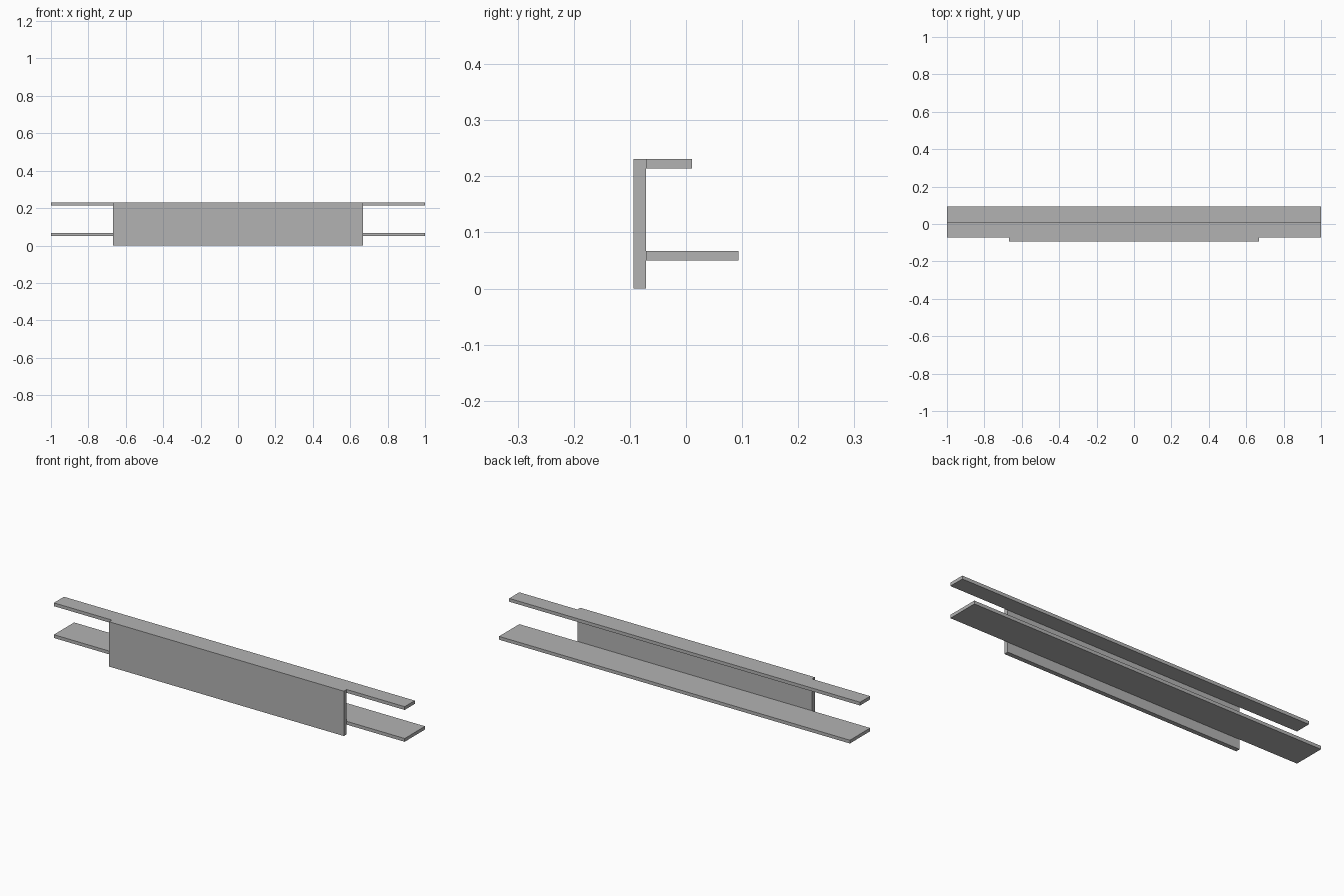
import bpy

cube = bpy.data.objects.get("Cube")
if cube:
    bpy.data.objects.remove(cube, do_unlink=True)

# Single grey material
GREY = (0.45, 0.45, 0.45, 1)
grey = bpy.data.materials.new("plain_grey")
grey.use_nodes = True
grey.diffuse_color = GREY
grey.node_tree.nodes["Principled BSDF"].inputs["Base Color"].default_value = GREY


def board(name, half_length, y_range, z_range):
    """Flat-sided board centred on x = 0."""
    (y0, y1), (z0, z1) = y_range, z_range
    bpy.ops.mesh.primitive_cube_add(size=1, location=(0, (y0 + y1) / 2, (z0 + z1) / 2))
    obj = bpy.context.object
    obj.name = obj.data.name = name
    obj.scale = (2 * half_length, y1 - y0, z1 - z0)
    bpy.ops.object.transform_apply(location=False, rotation=False, scale=True)
    obj.data.materials.append(grey)
    return obj


PANEL_BACK = -0.071

# Upright panel with two longer shelves fixed to its back
board("front_panel", 0.669, (-0.094, PANEL_BACK), (0, 0.231))
board("upper_shelf", 1, (PANEL_BACK, 0.011), (0.214, 0.231))
board("lower_shelf", 1, (PANEL_BACK, 0.094), (0.05, 0.067))
